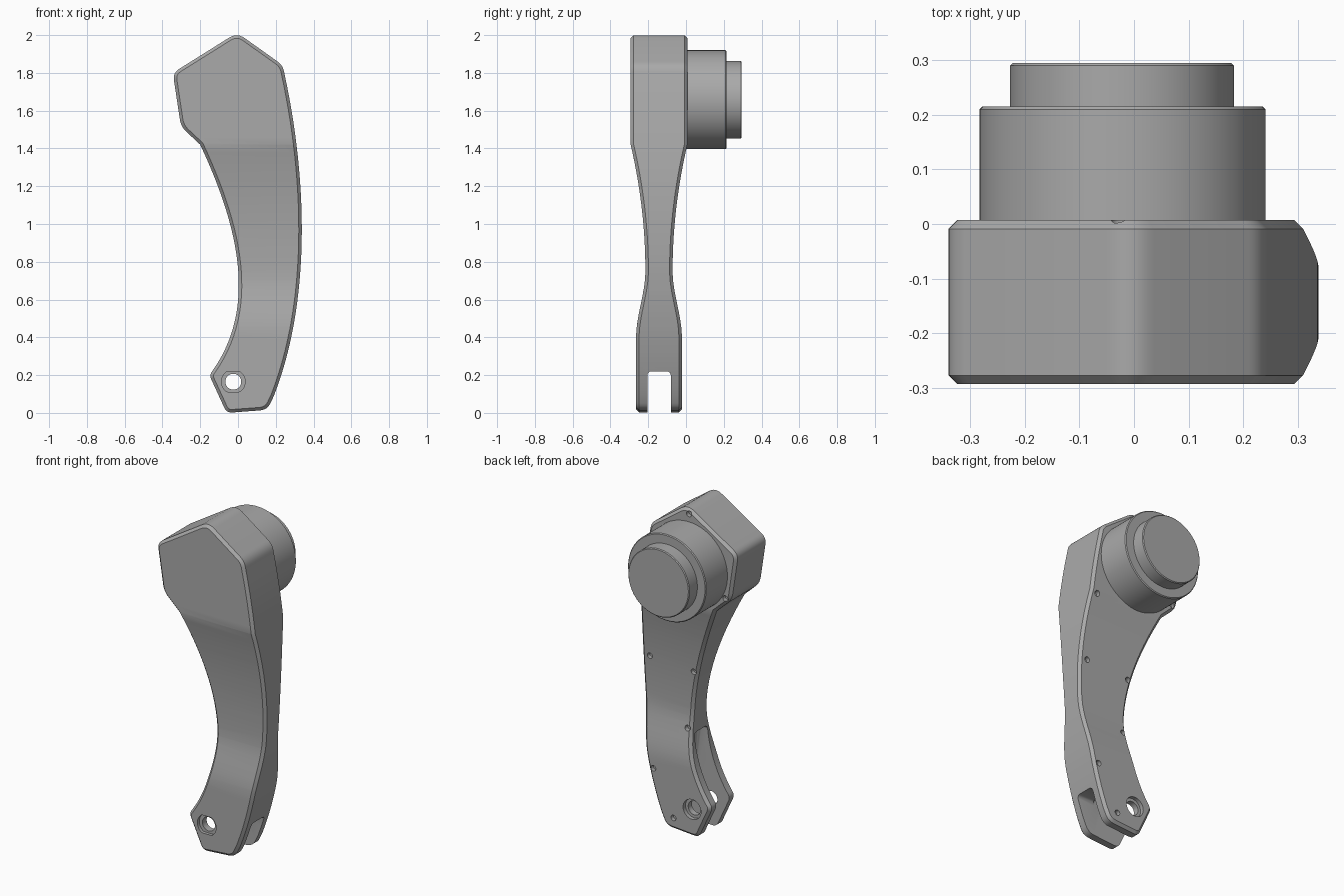
import bpy, bmesh, math
from mathutils import Vector
from mathutils.geometry import interpolate_bezier

cube = bpy.data.objects.get("Cube")
if cube:
    bpy.data.objects.remove(cube, do_unlink=True)

grey = bpy.data.materials.new("plain grey")
grey.use_nodes = True
colour = (0.4, 0.4, 0.4, 1)
grey.diffuse_color = colour
grey.node_tree.nodes["Principled BSDF"].inputs["Base Color"].default_value = colour

MID_Y = -0.143      # centre plane of the arm
TOP_HALF = 0.15     # half thickness of the head


def half_thickness(z):
    """Thick head, thin waist, medium fork."""
    if z > 0.75:
        u = min((z - 0.75) / 0.67, 1)
        return 0.072 + 0.078 * u * u
    u = min((0.75 - z) / 0.35, 1)
    return 0.072 + 0.049 * u * u * (3 - 2 * u)


def back_y(z):
    return MID_Y + half_thickness(z)


def curve(a, b, c, d, count=28):
    pts = interpolate_bezier(*[Vector((p[0], p[1], 0)) for p in (a, b, c, d)], count)
    return [(p.x, p.y) for p in pts]


def fillet(prev, corner, nxt, d, steps=6):
    p, c, n = Vector(prev), Vector(corner), Vector(nxt)
    a, b = c + (p - c).normalized() * d, c + (n - c).normalized() * d
    out = []
    for i in range(steps + 1):
        t = i / steps
        out.append(tuple(a * (1 - t) ** 2 + c * 2 * t * (1 - t) + b * t * t))
    return out


def disc(x, z, r, n=32, flat=None):
    pts = []
    for i in range(n):
        a = math.tau * i / n
        dz = r * math.sin(a)
        if flat:
            dz = max(-flat, min(flat, dz))
        pts.append((x + r * math.cos(a), z + dz))
    return pts


def prism(name, outline, y0, y1, bevel=0, segments=1, follow=False):
    """Extrude an x-z outline along y, with optional bevelled rims."""
    bm = bmesh.new()
    face = bm.faces.new([bm.verts.new((x, y0, z)) for x, z in outline])
    ext = bmesh.ops.extrude_face_region(bm, geom=[face], use_keep_orig=True)
    moved = [v for v in ext["geom"] if isinstance(v, bmesh.types.BMVert)]
    bmesh.ops.translate(bm, verts=moved, vec=(0, y1 - y0, 0))
    bmesh.ops.recalc_face_normals(bm, faces=bm.faces)
    if bevel:
        rims = [e for e in bm.edges if abs(e.verts[0].co.y - e.verts[1].co.y) < 1e-6]
        bmesh.ops.bevel(bm, geom=rims, offset=bevel, segments=segments, profile=0.5,
                        affect='EDGES', clamp_overlap=False)
    if follow:
        # Slice across the height, then squeeze the slab to its side profile
        for i in range(28):
            bmesh.ops.bisect_plane(bm, geom=bm.verts[:] + bm.edges[:] + bm.faces[:],
                                   plane_co=(0, 0, 0.38 + 0.04 * i), plane_no=(0, 0, 1))
        for v in bm.verts:
            off = v.co.y - MID_Y
            drop = TOP_HALF - half_thickness(v.co.z)
            v.co.y -= math.copysign(drop, off)
    bmesh.ops.recalc_face_normals(bm, faces=bm.faces)
    mesh = bpy.data.meshes.new(name)
    bm.to_mesh(mesh)
    bm.free()
    mesh.materials.append(grey)
    obj = bpy.data.objects.new(name, mesh)
    bpy.context.collection.objects.link(obj)
    return obj


def activate(obj):
    bpy.ops.object.select_all(action='DESELECT')
    obj.select_set(True)
    bpy.context.view_layer.objects.active = obj


def cut(obj, cutter):
    mod = obj.modifiers.new("cut", 'BOOLEAN')
    mod.operation, mod.solver, mod.object = 'DIFFERENCE', 'EXACT', cutter
    activate(obj)
    bpy.ops.object.modifier_apply(modifier=mod.name)
    bpy.data.objects.remove(cutter, do_unlink=True)


# Arm outline: pentagonal head, curved shank, angular foot
outer = curve((0.245, 1.80), (0.365, 1.25), (0.39, 0.6), (0.19, 0.09))
inner = curve((-0.13, 0.23), (0.09, 0.55), (0.02, 0.95), (-0.2, 1.42))
corners = [
    ((0.155, 0.016), 0.04), ((-0.06, 0.0), 0.03), ((-0.152, 0.2), 0.025),
]
head = [
    ((-0.302, 1.515), 0.04), ((-0.345, 1.80), 0.04),
    ((-0.005, 2.013), 0.05), ((0.238, 1.84), 0.035),
]


def rounded(chain, start, end):
    stops = [start] + [c for c, _ in chain] + [end]
    pts = []
    for i, (c, d) in enumerate(chain):
        pts += fillet(stops[i], c, stops[i + 2], d)
    return pts


outline = outer + rounded(corners, outer[-1], inner[0]) + inner \
    + rounded(head, inner[-1], outer[0])
arm = prism("arm", outline, MID_Y - TOP_HALF, MID_Y + TOP_HALF, 0.016, follow=True)

# Fork slot, running higher on the concave side
slot = [(0.5, -0.2), (0.5, 0.22), (0.13, 0.22), (0.09, 0.3), (0.06, 0.6), (-0.4, 0.6), (-0.4, -0.2)]
cut(arm, prism("slot_cutter", slot, -0.205, -0.08, 0.022, 4))

# Pivot hole with a flatted recess in front and a round one behind
px, pz = -0.025, 0.165
cut(arm, prism("pivot_cutter", disc(px, pz, 0.042), -0.5, 0.3))
cut(arm, prism("front_recess_cutter", disc(px, pz, 0.063, flat=0.054), -0.5, -0.245))
cut(arm, prism("back_recess_cutter", disc(px, pz, 0.06), -0.045, 0.3))

# Screw holes round the back face
screws = [(-0.025, 1.967), (-0.268, 1.52), (0.265, 1.4), (0.285, 1.0),
          (-0.008, 0.98), (0.03, 0.63), (0.235, 0.345), (0.1, 0.08)]
for x, z in screws:
    cut(arm, prism("screw_cutter", disc(x, z, 0.017, 16), back_y(z) - 0.025, 0.2))

# Stepped round housing on the back of the head
housing = prism("motor_housing", disc(-0.021, 1.658, 0.262, 96), -0.02, 0.215, 0.005)
cap = prism("motor_cap", disc(-0.022, 1.658, 0.205, 96), 0.2, 0.295, 0.005)

for obj in (arm, housing, cap):
    activate(obj)
    bpy.ops.object.shade_smooth_by_angle(angle=math.radians(25))
